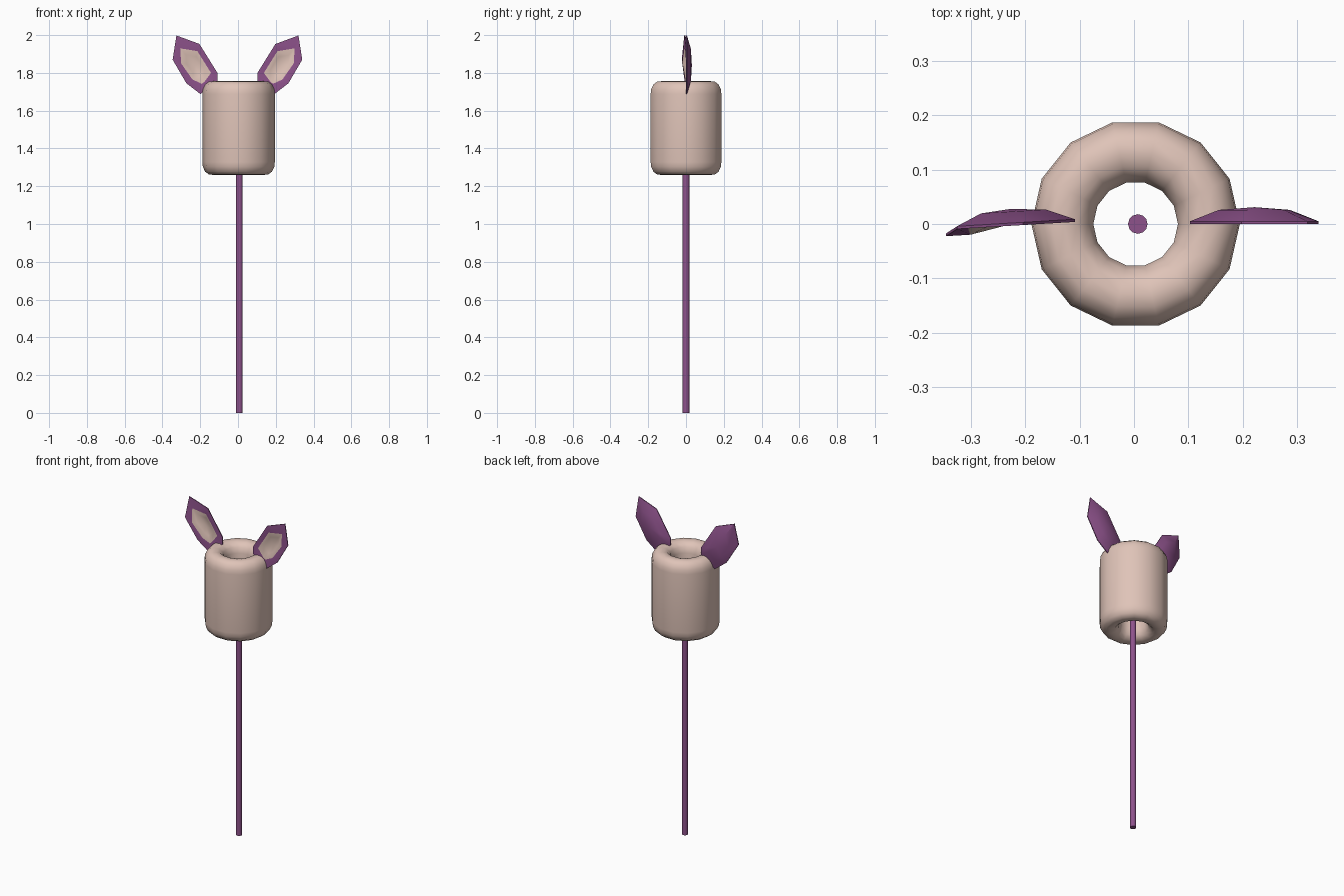
import bpy, bmesh, math

if "Cube" in bpy.data.objects:
    bpy.data.objects.remove(bpy.data.objects["Cube"])


def material(name, rgb):
    m = bpy.data.materials.new(name)
    m.diffuse_color = (*rgb, 1.0)
    m.use_nodes = True
    m.node_tree.nodes["Principled BSDF"].inputs["Base Color"].default_value = m.diffuse_color
    return m


PURPLE = material("purple", (0.27, 0.085, 0.26))
BEIGE = material("warm beige", (0.74, 0.55, 0.48))


def finish(bm, name, mats, angle):
    bmesh.ops.recalc_face_normals(bm, faces=bm.faces)
    mesh = bpy.data.meshes.new(name)
    bm.to_mesh(mesh)
    bm.free()
    for m in mats:
        mesh.materials.append(m)
    obj = bpy.data.objects.new(name, mesh)
    bpy.context.collection.objects.link(obj)
    bpy.ops.object.select_all(action='DESELECT')
    obj.select_set(True)
    bpy.context.view_layer.objects.active = obj
    bpy.ops.object.shade_smooth_by_angle(angle=math.radians(angle))
    return obj


def lathe(name, profile, sides, mat, cx, closed, angle):
    """Revolve (radius, z) points; closed makes a tube, otherwise ends are capped."""
    bm = bmesh.new()
    rings = []
    for r, z in profile:
        rings.append([bm.verts.new((cx + r * math.cos(math.tau * i / sides),
                                    r * math.sin(math.tau * i / sides), z))
                      for i in range(sides)])
    n = len(rings)
    for k in range(n if closed else n - 1):
        a, b = rings[k], rings[(k + 1) % n]
        for i in range(sides):
            j = (i + 1) % sides
            bm.faces.new((a[i], a[j], b[j], b[i]))
    if not closed:
        bm.faces.new(rings[0])
        bm.faces.new(rings[-1])
    return finish(bm, name, [mat], angle)


# Hollow rounded head: half profile mirrored about its middle height
MID = 1.508
half = [(0.078, 0.188), (0.087, 0.222), (0.108, 0.242), (0.132, 0.248),
        (0.156, 0.246), (0.177, 0.231), (0.189, 0.205), (0.192, 0.18)]
profile = [(r, MID + h) for r, h in half] + [(r, MID - h) for r, h in reversed(half)]
lathe("head_tube", profile, 14, BEIGE, 0.003, True, 60)

# Thin stick reaching up inside the tube
lathe("stick", [(0.018, 0.0), (0.018, 1.5)], 12, PURPLE, 0.007, False, 40)

# Ears: leaf outline, rim, recessed inner face and bulging back
OUTER = [(0.32, 1.998), (0.34, 1.87), (0.267, 1.745), (0.193, 1.688),
         (0.103, 1.755), (0.103, 1.80), (0.198, 1.953)]
INNER = [(0.30, 1.93), (0.295, 1.85), (0.235, 1.765), (0.185, 1.742),
         (0.17, 1.755), (0.137, 1.80), (0.209, 1.915)]
CENTER = (0.222, 1.84)


def ear(name, side, shift, slope, twist):
    bm = bmesh.new()

    def ring(points, y):
        out = []
        for i, (x, z) in enumerate(points):
            lean = 0.004 * (slope > 0) - slope * (x - 0.1) - (twist if i == 1 else 0)
            out.append(bm.verts.new((side * x + shift, y + lean, z)))
        return out

    def scaled(f):
        return [(CENTER[0] + (x - CENTER[0]) * f, CENTER[1] + (z - CENTER[1]) * f)
                for x, z in OUTER]

    front, back = ring(OUTER, 0.0), ring(OUTER, 0.005)
    inner = ring(INNER, 0.0)
    floor = ring([(x * 0.6 + CENTER[0] * 0.4, z * 0.6 + CENTER[1] * 0.4)
                  for x, z in INNER], 0.012)
    bulge = ring(scaled(0.55), 0.026)
    n = len(OUTER)
    for a, b, idx in ((front, inner, 0), (inner, floor, 1), (front, back, 0), (back, bulge, 0)):
        for i in range(n):
            j = (i + 1) % n
            bm.faces.new((a[i], a[j], b[j], b[i])).material_index = idx
    for loop, y, idx in ((floor, 0.016, 1), (bulge, 0.031, 0)):
        c = ring([CENTER], y)[0]
        for i in range(n):
            bm.faces.new((loop[i], loop[(i + 1) % n], c)).material_index = idx
    finish(bm, name, [PURPLE, BEIGE], 35)


ear("right_ear", 1, 0.0, 0.0, 0.0)
ear("left_ear", -1, -0.006, 0.06, 0.012)
